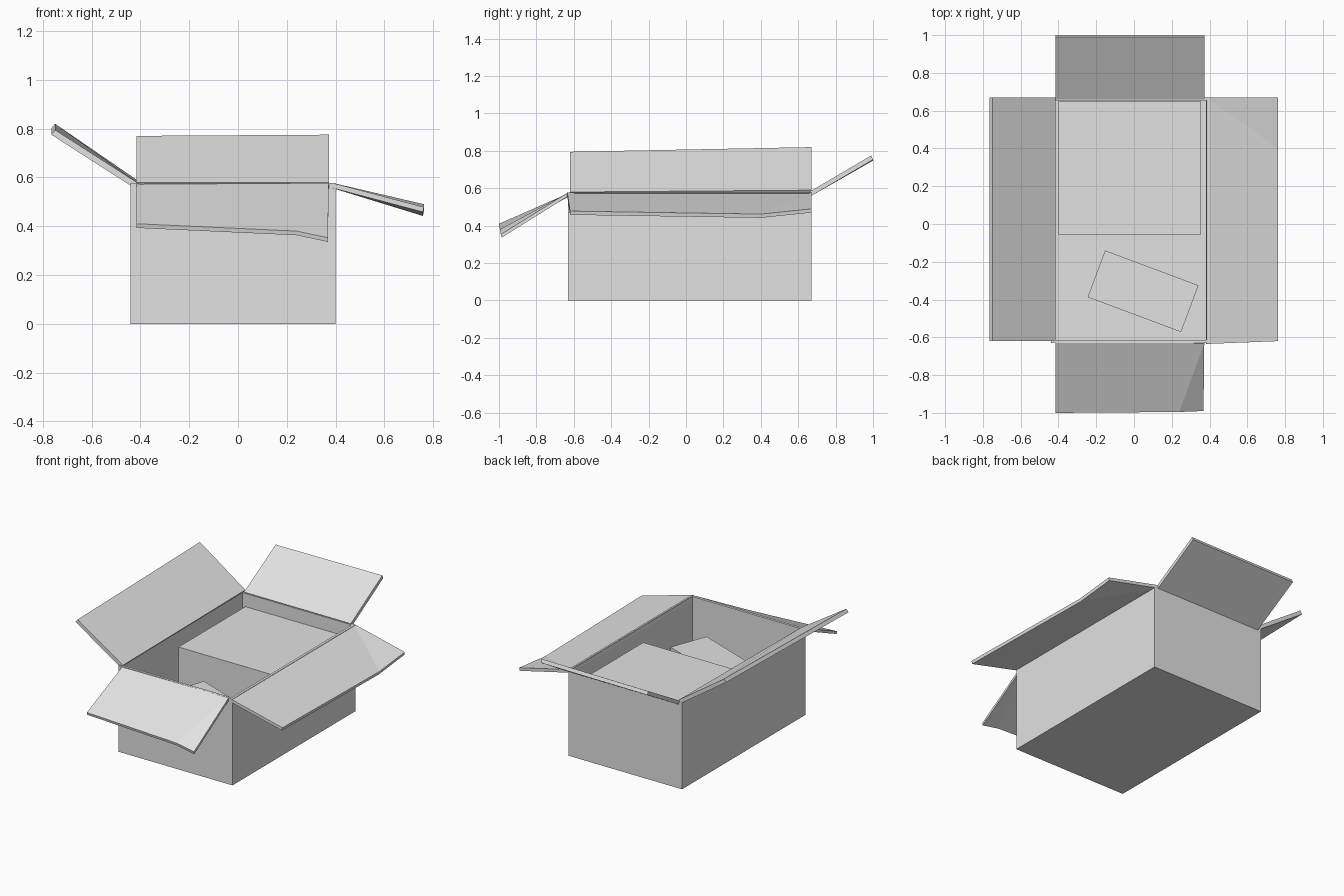
import bpy
import bmesh
from math import radians
from mathutils import Matrix, Vector

if "Cube" in bpy.data.objects:
    bpy.data.objects.remove(bpy.data.objects["Cube"], do_unlink=True)

# Plain card colour shared by every part
card = bpy.data.materials.new("card_grey")
card.use_nodes = True
grey = (0.76, 0.76, 0.76, 1)
card.diffuse_color = grey
card.node_tree.nodes["Principled BSDF"].inputs["Base Color"].default_value = grey


def finish(name, bm):
    bmesh.ops.recalc_face_normals(bm, faces=bm.faces[:])
    mesh = bpy.data.meshes.new(name)
    bm.to_mesh(mesh)
    bm.free()
    mesh.materials.append(card)
    obj = bpy.data.objects.new(name, mesh)
    bpy.context.scene.collection.objects.link(obj)
    return obj


def block(centre, size, turn=0):
    bm = bmesh.new()
    place = (Matrix.Translation(centre) @ Matrix.Rotation(radians(turn), 4, 'Z')
             @ Matrix.Diagonal((*size, 1)))
    bmesh.ops.create_cube(bm, size=1, matrix=place)
    return bm


def flap(name, hinge, tip, offset):
    """Sheet from a hinge edge to a tip edge; a third tip point makes a bent corner."""
    bm = bmesh.new()
    a, b = [bm.verts.new(p) for p in hinge]
    t = [bm.verts.new(p) for p in tip]
    faces = [bm.faces.new((a, b, t[1], t[0]))]
    if len(t) == 3:
        faces.append(bm.faces.new((b, t[2], t[1])))
    # Thicken by extruding a copy of the sheet
    new = bmesh.ops.extrude_face_region(bm, geom=faces, use_keep_orig=True)["geom"]
    verts = [g for g in new if isinstance(g, bmesh.types.BMVert)]
    bmesh.ops.translate(bm, verts=verts, vec=offset)
    return finish(name, bm)


# Open carton: block with a hollow pushed down from the top
bm = block((-0.02, 0.02, 0.288), (0.84, 1.3, 0.576))
bm.faces.ensure_lookup_table()
top = max(bm.faces, key=lambda f: f.calc_center_median().z)
bmesh.ops.inset_region(bm, faces=[top], thickness=0.024)
new = bmesh.ops.extrude_face_region(bm, geom=[top])["geom"]
bmesh.ops.translate(bm, verts=[g for g in new if isinstance(g, bmesh.types.BMVert)],
                    vec=(0, 0, -0.556))
if top.is_valid:
    bmesh.ops.delete(bm, geom=[top], context='FACES_ONLY')
finish("carton_body", bm)

# Packages inside
finish("large_package", block((-0.023, 0.297, 0.255), (0.755, 0.705, 0.47)))
finish("small_package", block((0.048, -0.356, 0.19), (0.528, 0.264, 0.34), -20.5))

# Four open flaps
flap("right_flap",
     [(-0.415, -0.62, 0.58), (-0.415, 0.67, 0.59)],
     [(-0.75, -0.62, 0.795), (-0.75, 0.67, 0.82)], (-0.015, 0, -0.02))
flap("left_flap",
     [(0.385, -0.635, 0.578), (0.385, 0.67, 0.578)],
     [(0.762, -0.62, 0.478), (0.762, 0.4, 0.462), (0.762, 0.67, 0.49)], (-0.004, 0, -0.02))
flap("back_flap",
     [(-0.415, 0.658, 0.58), (0.372, 0.658, 0.58)],
     [(-0.415, 0.99, 0.77), (0.372, 0.99, 0.775)], (0, 0.01, -0.022))
flap("front_flap",
     [(-0.415, -0.622, 0.576), (0.372, -0.632, 0.576)],
     [(-0.415, -1.0, 0.41), (0.24, -0.995, 0.38), (0.368, -0.99, 0.353)], (0, 0.004, -0.017))
